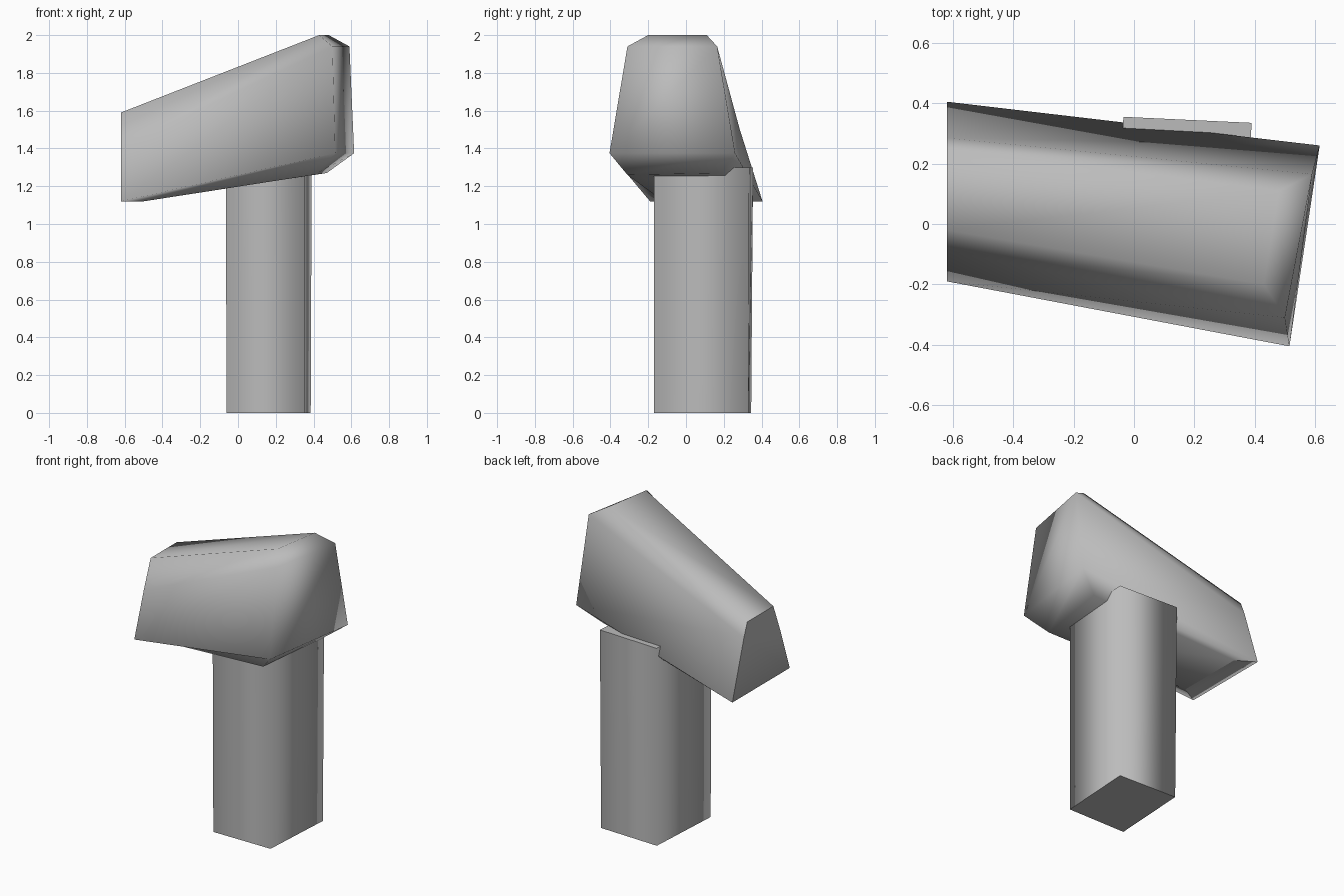
import bpy, bmesh

cube = bpy.data.objects.get("Cube")
if cube:
    bpy.data.objects.remove(cube, do_unlink=True)

grey = bpy.data.materials.new("plain_grey")
grey.use_nodes = True
colour = (0.5, 0.5, 0.5, 1)
grey.diffuse_color = colour
grey.node_tree.nodes["Principled BSDF"].inputs["Base Color"].default_value = colour


def loft(name, start, end, sharp_start, sharp_end):
    """Join two rings of equal length, cap both with strips, smooth the sides."""
    bm = bmesh.new()
    a = [bm.verts.new(p) for p in start]
    b = [bm.verts.new(p) for p in end]
    n = len(a)
    for i in range(n):
        j = (i + 1) % n
        bm.faces.new((a[i], a[j], b[j], b[i]))
    for ring, sharp in ((a, sharp_start), (b, sharp_end)):
        for i in range(n // 2 - 1):
            bm.faces.new((ring[i], ring[i + 1], ring[n - 2 - i], ring[n - 1 - i]))
        if sharp:
            for i in range(n):
                bm.edges.get((ring[i], ring[(i + 1) % n])).smooth = False
    bmesh.ops.recalc_face_normals(bm, faces=bm.faces)
    for f in bm.faces:
        f.smooth = True
    mesh = bpy.data.meshes.new(name)
    bm.to_mesh(mesh)
    bm.free()
    mesh.materials.append(grey)
    obj = bpy.data.objects.new(name, mesh)
    bpy.context.collection.objects.link(obj)
    return obj


# Head: rings run bottom, widest, shoulder, top on one side, then back down
narrow_end = [(-0.5, -0.12, 1.12), (-0.62, -0.19, 1.12), (-0.62, -0.09, 1.41),
              (-0.62, -0.02, 1.59), (-0.62, 0.25, 1.59), (-0.62, 0.285, 1.5),
              (-0.62, 0.405, 1.12), (-0.5, 0.33, 1.12)]
broad_end = [(0.4, -0.31, 1.26), (0.515, -0.405, 1.375), (0.5, -0.31, 1.94),
             (0.43, -0.2, 2), (0.48, 0.11, 2), (0.59, 0.165, 1.94),
             (0.615, 0.26, 1.375), (0.47, 0.19, 1.27)]
loft("head", narrow_end, broad_end, True, False)

# Column: four-sided post whose top sinks into the head
base = [(0.385, 0.33, 0), (-0.03, 0.345, 0), (-0.06, -0.17, 0), (0.355, -0.17, 0)]
top = [(0.39, 0.335, 1.3), (-0.035, 0.355, 1.3), (-0.065, -0.17, 1.3), (0.355, -0.17, 1.3)]
loft("column", base, top, True, True)
